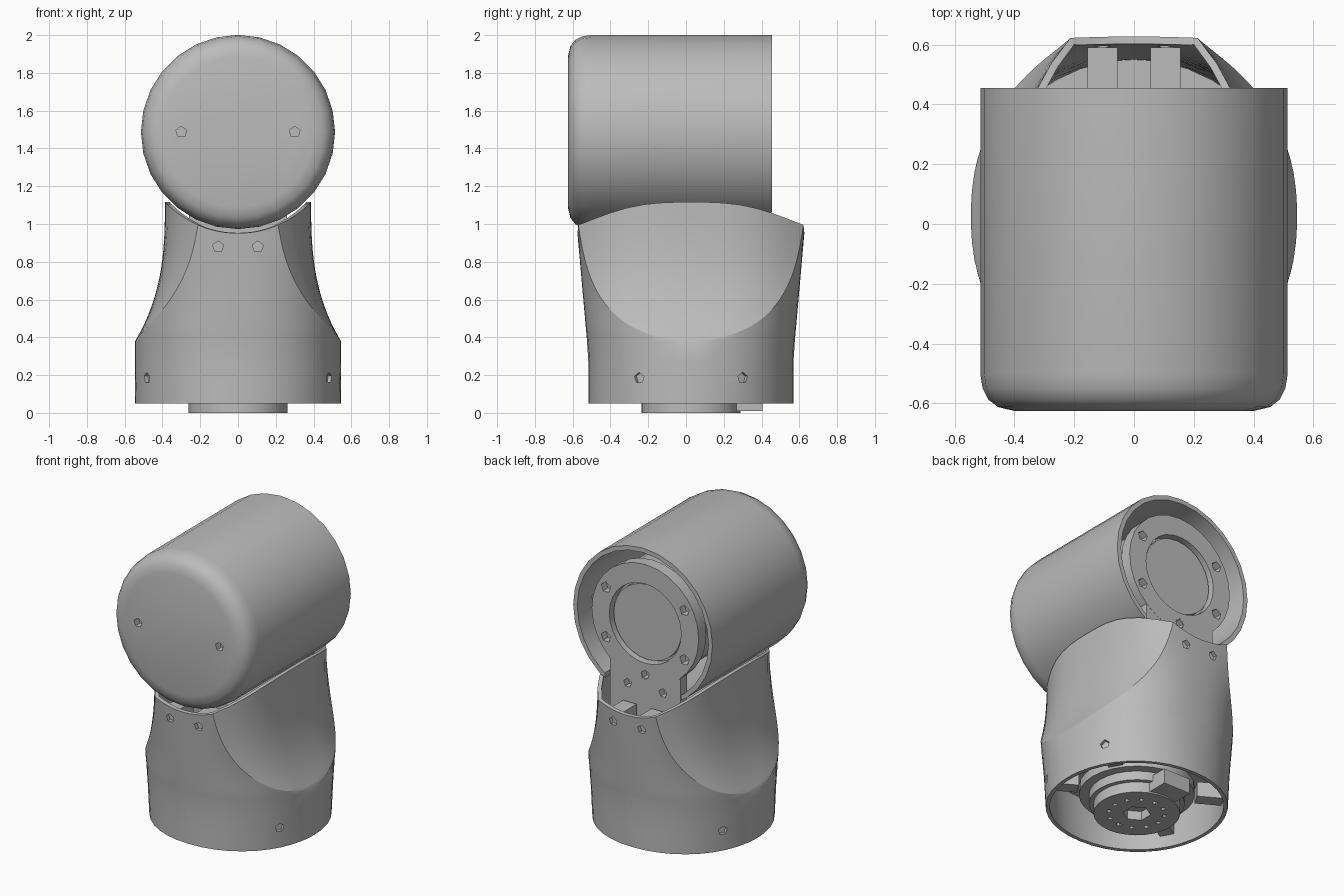
import bpy, bmesh
from math import sin, cos, asin, pi, sqrt, radians
from mathutils import Vector, Matrix

if "Cube" in bpy.data.objects:
    bpy.data.objects.remove(bpy.data.objects["Cube"])

grey = bpy.data.materials.new("grey plastic")
grey.use_nodes = True
COLOUR = (0.5, 0.5, 0.5, 1)
grey.diffuse_color = COLOUR
grey.node_tree.nodes["Principled BSDF"].inputs["Base Color"].default_value = COLOUR

YC = 0.026          # depth centre of the lower body
HZ = 1.487          # height of the head's axis
RX = 0.545          # lower body half width
SCOOP_Z = 0.38      # where the side scoops begin
SIDES = (-1, 1)


def make(name, bm, smooth=True):
    mesh = bpy.data.meshes.new(name)
    bm.to_mesh(mesh)
    bm.free()
    mesh.materials.append(grey)
    ob = bpy.data.objects.new(name, mesh)
    bpy.context.collection.objects.link(ob)
    if smooth:
        shade(ob)
    return ob


def activate(ob):
    bpy.ops.object.select_all(action='DESELECT')
    ob.select_set(True)
    bpy.context.view_layer.objects.active = ob


def shade(ob):
    activate(ob)
    bpy.ops.object.shade_smooth_by_angle(angle=radians(32))


def lathe(name, profile, centre, along_y=False, sides=28, closed=False):
    """Spin (radius, height) points round z, or round y for the head."""
    bm = bmesh.new()
    pts = [bm.verts.new((r, 0, h)) for r, h in profile]
    ends = pts + pts[:1] if closed else pts
    edges = [bm.edges.new(p) for p in zip(ends, ends[1:])]
    bmesh.ops.spin(bm, geom=pts + edges, cent=(0, 0, 0), axis=(0, 0, 1),
                   angle=2 * pi, steps=sides)
    bmesh.ops.remove_doubles(bm, verts=bm.verts, dist=0.0005)
    hubs = [v for v in bm.verts if v.co.xy.length < 0.001]
    bmesh.ops.dissolve_verts(bm, verts=hubs)
    bmesh.ops.recalc_face_normals(bm, faces=bm.faces)
    if along_y:
        bm.transform(Matrix.Rotation(-pi / 2, 4, 'X'))
    bm.transform(Matrix.Translation(centre))
    return make(name, bm)


def boxes(name, items):
    """Items are (centre, size, turn about z)."""
    bm = bmesh.new()
    for centre, size, turn in items:
        bmesh.ops.create_cube(bm, size=1, matrix=Matrix.Translation(centre)
                              @ Matrix.Rotation(turn, 4, 'Z')
                              @ Matrix.Diagonal((*size, 1)))
    return make(name, bm, False)


def cut(ob, cutter):
    """Subtract a helper object, then discard it."""
    cutter.hide_render = True
    mod = ob.modifiers.new("cut", 'BOOLEAN')
    mod.object = cutter
    mod.solver = 'EXACT'
    activate(ob)
    bpy.ops.object.modifier_apply(modifier=mod.name)
    bpy.data.objects.remove(cutter)
    shade(ob)


def drill(ob, holes, radius=0.03, depth=0.05, sides=5):
    """Cut polygonal holes given as (point on surface, axis)."""
    bm = bmesh.new()
    for point, axis in holes:
        turn = Vector(axis).to_track_quat('Z', 'Y').to_matrix().to_4x4()
        bmesh.ops.create_cone(bm, cap_ends=True, segments=sides, radius1=radius,
                              radius2=radius, depth=depth * 2,
                              matrix=Matrix.Translation(point) @ turn)
    cut(ob, make("hole_cutter", bm, False))


# Lower body: flared, squared-off tube with a scoop on each side and a saddle top
def clamp(u):
    return min(max(u, 0), 1)


def half_depth(z):
    return 0.543 + 0.062 * clamp((z - 0.3) / 0.7)


def half_width(z):
    return RX + 0.4 * clamp((z - 0.4) / 0.6) ** 3


def power(z):
    return 2.08 + 0.24 * clamp((z - 0.05) / 0.4)


def tube_x(y, z):
    p = power(z)
    return half_width(z) * max(1 - abs(y / half_depth(z)) ** p, 0) ** (1 / p)


def scoop_x(y, z):
    u = clamp((1.12 - z) / (1.12 - SCOOP_Z))
    return 0.387 + (RX - 0.387) * u ** 2.8 - 0.83 * abs(y) ** 3


def corner_y(z):
    """Distance from the middle at which the scoop meets the tube."""
    z = max(z, SCOOP_Z + 0.006)
    lo, hi = 0, half_depth(z)
    for _ in range(24):
        mid = (lo + hi) / 2
        if tube_x(mid, z) > scoop_x(mid, z):
            lo = mid
        else:
            hi = mid
    return lo


N, M = 14, 18       # steps across a scoop and round the front or back


def body_point(k, z):
    side, i = divmod(k, N + M)
    d = -1 if side else 1
    yc, ry, p = corner_y(z), half_depth(z), power(z)
    if i < N:
        y = yc * (2 * i / N - 1)
        return d * min(scoop_x(y, z), tube_x(y, z)), d * y
    a = asin(clamp((yc / ry) ** (p / 2)))
    ang = a + (i - N) / M * (pi - 2 * a)
    c = cos(ang)
    x = half_width(z) * abs(c) ** (2 / p) * (1 if c > 0 else -1)
    return d * x, d * ry * sin(ang) ** (2 / p)


def rim_z(x):
    return HZ - sqrt(0.536 ** 2 - min(abs(x), 0.5) ** 2)


bm = bmesh.new()
rows = []
STEPS = 18
for j in range(-3, STEPS + 1):
    row = []
    s = max(j / STEPS, 0) ** 1.4
    for k in range(2 * (N + M)):
        z = SCOOP_Z + s * 0.6 + min(j, 0) * 0.11
        x, y = body_point(k, z)
        for _ in range(10 if j > 0 else 0):
            z = SCOOP_Z + s * (rim_z(x) - SCOOP_Z)
            x, y = body_point(k, z)
        row.append(bm.verts.new((x, y + YC, z)))
    rows.append(row)
for low, high in zip(rows, rows[1:]):
    for k in range(len(low)):
        n = (k + 1) % len(low)
        bm.faces.new((low[k], low[n], high[n], high[k]))
body = make("lower_body", bm)
solid = body.modifiers.new("wall", 'SOLIDIFY')
solid.thickness = 0.025
solid.offset = -1
activate(body)
bpy.ops.object.modifier_apply(modifier="wall")

upper = [((sx * 0.105, YC + sy * 0.59, 0.88), (0, sy, 0)) for sx in SIDES for sy in SIDES]
lower = [((sx * 0.475, YC + sy * 0.27, 0.185), (sx * 0.87, sy * 0.5, 0))
         for sx in SIDES for sy in SIDES]
drill(body, upper + lower)

# Bosses behind the body screws
boxes("screw_bosses",
      [((x, YC + (y - YC) * 0.83, 0.87), (0.1, 0.15, 0.14), 0) for (x, y, z), _ in upper]
      + [((x * 0.82, YC + (y - YC) * 0.82, z), (0.17, 0.09, 0.1),
          radians(30) * (1 if x * (y - YC) > 0 else -1)) for (x, y, z), _ in lower])

# Raised seam lines up the front and back of the body
bm = bmesh.new()
for s in SIDES:
    pairs = [[bm.verts.new((x, YC + s * (half_depth(z) + 0.002), z)) for x in (-0.003, 0.003)]
             for z in (0.05, 0.3, 0.69)]
    for (a, b), (c, d) in zip(pairs, pairs[1:]):
        bm.faces.new((a, b, d, c) if s < 0 else (b, a, c, d))
make("body_seams", bm, False)

# Base drive unit
lathe("inner_floor", [(0, 0.34), (0.525, 0.34), (0.525, 0.36), (0, 0.36)], (0, YC, 0), sides=36)
lathe("base_motor", [(0, 0.07), (0.29, 0.07), (0.29, 0.9), (0, 0.9)], (0, YC, 0))
flange = lathe("drive_flange", [(0, 0), (0.262, 0), (0.262, 0.08), (0, 0.08)], (0, YC, 0))
drill(flange, [((0, YC, 0), (0, 0, 1))], radius=0.085, depth=0.06, sides=6)
drill(flange, [((0.17 * cos(i * pi / 6), YC + 0.17 * sin(i * pi / 6), 0), (0, 0, 1))
               for i in range(12)], radius=0.016, depth=0.03, sides=6)
lathe("base_mount_ring", [(0.28, 0.13), (0.35, 0.13), (0.35, 0.19), (0.28, 0.19)],
      (0, YC, 0), closed=True)
boxes("base_connector", [((0, 0.33, 0.06), (0.2, 0.15, 0.1), 0)])

# Head: rounded can, hollow and open at the back, notched below for the neck
head = lathe("head_shell",
             [(0, -0.63), (0.4, -0.625), (0.455, -0.612), (0.487, -0.587), (0.506, -0.55),
              (0.514, -0.5), (0.514, 0.455), (0.484, 0.455), (0.484, -0.56), (0, -0.56)],
             (0, 0, HZ), along_y=True)
drill(head, [((s * 0.3, -0.63, HZ), (0, 1, 0)) for s in SIDES])
cut(head, boxes("notch_cutter", [((0, 0.45, 1.02), (0.56, 0.18, 0.2), 0)]))

# Head drive unit and bracket seen in the open back
lathe("head_motor", [(0, -0.5), (0.36, -0.5), (0.36, 0.37), (0.25, 0.37), (0.25, 0.405),
                     (0, 0.405)], (0, 0, HZ), along_y=True)
ring = lathe("head_mount_ring", [(0.265, 0.35), (0.395, 0.35), (0.395, 0.43), (0.265, 0.43)],
             (0, 0, HZ), along_y=True, closed=True)
neck = boxes("neck_plate", [((0, 0.394, 0.98), (0.52, 0.07, 0.46), 0)])
neck_holes = [((x, 0.43, HZ + z), (0, 1, 0))
              for x, z in ((0, -0.34), (-0.13, -0.43), (0.13, -0.43))]
drill(neck, neck_holes, depth=0.045)
drill(ring, neck_holes[:1] + [((sx * 0.29, 0.43, HZ + sz * 0.165), (0, 1, 0))
                              for sx in SIDES for sz in SIDES], radius=0.036)
boxes("head_ribs", [((s * 0.425, 0.1, HZ), (0.13, 0.4, 0.02), 0) for s in SIDES])
